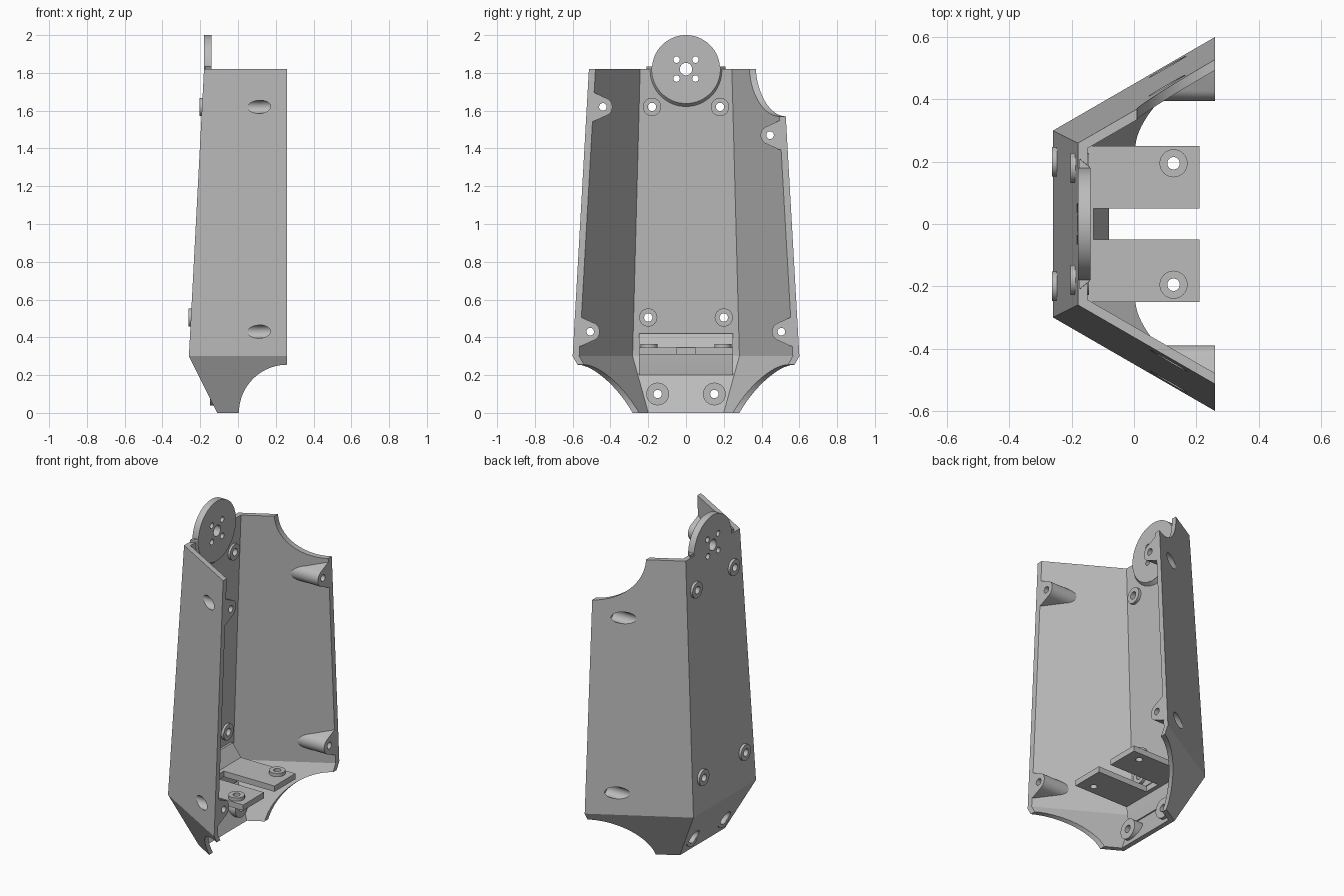
import bpy, bmesh, math
from mathutils import Matrix, Vector

cube = bpy.data.objects.get("Cube")
if cube:
    bpy.data.objects.remove(cube, do_unlink=True)

GREY = (0.5, 0.5, 0.5, 1)
mat = bpy.data.materials.new("plain grey")
mat.use_nodes = True
mat.diffuse_color = GREY
mat.node_tree.nodes["Principled BSDF"].inputs["Base Color"].default_value = GREY

RIM, WALL = 0.26, 0.03
FLARE = math.tan(math.radians(30))


def finish(name, bm):
    bmesh.ops.recalc_face_normals(bm, faces=bm.faces)
    me = bpy.data.meshes.new(name)
    bm.to_mesh(me)
    bm.free()
    me.materials.append(mat)
    ob = bpy.data.objects.new(name, me)
    bpy.context.collection.objects.link(ob)
    return ob


def loft(name, rings):
    """Closed solid through equal-length rings of points."""
    bm = bmesh.new()
    loops = [[bm.verts.new(p) for p in ring] for ring in rings]
    n = len(loops[0])
    for a, b in zip(loops, loops[1:]):
        for i in range(n):
            j = (i + 1) % n
            bm.faces.new((a[i], a[j], b[j], b[i]))
    bm.faces.new(loops[0])
    bm.faces.new(loops[-1])
    return finish(name, bm)


def rod(name, axis, start, end, centre, r1, r2=None, segs=40):
    """Cylinder or cone along an axis; centre gives the other two coordinates."""
    rings = []
    for t, r in ((start, r1), (end, r2 or r1)):
        ring = []
        for i in range(segs):
            a = math.tau * i / segs
            p = [centre[0] + r * math.cos(a), centre[1] + r * math.sin(a)]
            p.insert("xyz".index(axis), t)
            ring.append(p)
        rings.append(ring)
    return loft(name, rings)


def boolean(ob, tool, op, keep=False):
    mod = ob.modifiers.new("bool", "BOOLEAN")
    mod.operation, mod.solver, mod.object = op, "EXACT", tool
    bpy.ops.object.select_all(action="DESELECT")
    bpy.context.view_layer.objects.active = ob
    ob.select_set(True)
    bpy.ops.object.modifier_apply(modifier=mod.name)
    if not keep:
        bpy.data.objects.remove(tool, do_unlink=True)


def cut(ob, *args):
    boolean(ob, rod("cutter", *args), "DIFFERENCE")


def section(z, xb, yb, front):
    yf = yb + (front - xb) * FLARE
    return [(xb, -yb, z), (front, -yf, z), (front, yf, z), (xb, yb, z)]


# Flared three-panel shell, open at the front rim
levels = [(0, -0.11, 0.2165), (0.3, -0.26, 0.3), (1.82, -0.18, 0.26)]
envelope = loft("envelope", [section(*l, RIM) for l in levels])
shell = loft("shell", [section(*l, RIM) for l in levels])
hollow = [(-0.05, -0.085, 0.2026), levels[1], (1.87, -0.1774, 0.2587)]
boolean(shell, loft("hollow", [section(z, x + WALL, y - WALL * FLARE, 0.5)
                               for z, x, y in hollow]), "DIFFERENCE")

# Rounded cut-outs: both lower corners and one upper corner
cut(shell, "y", -1, 1, (RIM, 0), 0.255, None, 96)
cut(shell, "y", 0.2, 1, (RIM, 1.82), 0.25, None, 96)

# Screw lugs along the rim, trimmed to the outside of the shell
lugs = []
for side, y, z in ((-1, 0.44, 1.62), (-1, 0.507, 0.43),
                   (1, 0.445, 1.47), (1, 0.505, 0.43)):
    prof = [(y + 0.12, z - 0.09), (y + 0.045, z - 0.075)]
    for i in range(17):
        a = math.radians(-105 - 150 * i / 16)
        prof.append((y + 0.05 * math.cos(a), z + 0.05 * math.sin(a)))
    prof += [(y + 0.045, z + 0.075), (y + 0.12, z + 0.09)]
    lug = loft("rim_lug", [[(x, side * py, pz) for py, pz in prof]
                           for x in (-0.1, RIM)])
    boolean(lug, envelope, "INTERSECT", keep=True)
    for part in (lug, shell):
        cut(part, "x", -0.4, 0.2, (side * y, z), 0.035)
        cut(part, "x", 0.1, 0.4, (side * y, z), 0.02)
    lugs.append(lug)
bpy.data.objects.remove(envelope, do_unlink=True)

parts = [shell] + lugs

# Ring bosses on the back panel and on the sloping foot panel
for side in (-1, 1):
    for y, z, x0, x1, r in ((0.18, 1.62, -0.204, -0.145, 0.048),
                            (0.2, 0.505, -0.263, -0.203, 0.048),
                            (0.15, 0.1, -0.147, -0.08, 0.06)):
        boss = rod("panel_boss", "x", x0, x1, (side * y, z), r)
        for part in (boss, shell):
            cut(part, "x", -0.4, 0, (side * y, z), 0.022)
            if z < 0.3:
                cut(part, "x", -0.4, -0.115, (side * y, z), 0.04)
        parts.append(boss)

# Hub disc on top of the back panel, with a tapered collar below
disc = rod("hub_disc", "x", -0.18, -0.14, (0, 1.82), 0.18, None, 96)
collar = rod("hub_collar", "x", -0.175, -0.141, (0, 1.82), 0.21, 0.182, 96)
bm = bmesh.new()
bm.from_mesh(collar.data)
res = bmesh.ops.bisect_plane(bm, geom=bm.verts[:] + bm.edges[:] + bm.faces[:],
                             plane_co=Vector((0, 0, 1.835)),
                             plane_no=Vector((0, 0, 1)), clear_outer=True)
bmesh.ops.holes_fill(bm, edges=[e for e in bm.edges if e.is_boundary])
bm.to_mesh(collar.data)
bm.free()
holes = [(0, 0, 0.033)] + [(a, b, 0.017) for a in (-0.05, 0.05) for b in (-0.05, 0.05)]
for part in (disc, collar, shell):
    for dy, dz, r in holes:
        cut(part, "x", -0.4, 0, (dy, 1.82 + dz), r)
parts += [disc, collar]

# Forked shelf with a gusset against the back panel
outline = [(-0.2, -0.25), (0.21, -0.25), (0.21, -0.05), (-0.13, -0.05)]
outline += [(x, -y) for x, y in reversed(outline)]
shelf = loft("forked_shelf", [[(x, y, z) for x, y in outline] for z in (0.31, 0.345)])
gusset = [(-0.235, 0.42), (-0.21, 0.42), (-0.155, 0.345), (-0.155, 0.31),
          (-0.172, 0.2), (-0.19, 0.2), (-0.235, 0.3)]
parts += [shelf, loft("shelf_gusset", [[(x, y, z) for x, z in gusset]
                                       for y in (-0.25, 0.25)])]
for side in (-1, 1):
    ring = rod("shelf_boss", "z", 0.34, 0.365, (0.127, side * 0.195), 0.045)
    for part in (ring, shelf):
        cut(part, "z", 0.2, 0.5, (0.127, side * 0.195), 0.02)
    parts.append(ring)

# Smooth round surfaces, keep panel edges crisp
bpy.ops.object.select_all(action="DESELECT")
for ob in parts:
    ob.select_set(True)
bpy.context.view_layer.objects.active = shell
bpy.ops.object.shade_smooth_by_angle(angle=math.radians(20))
